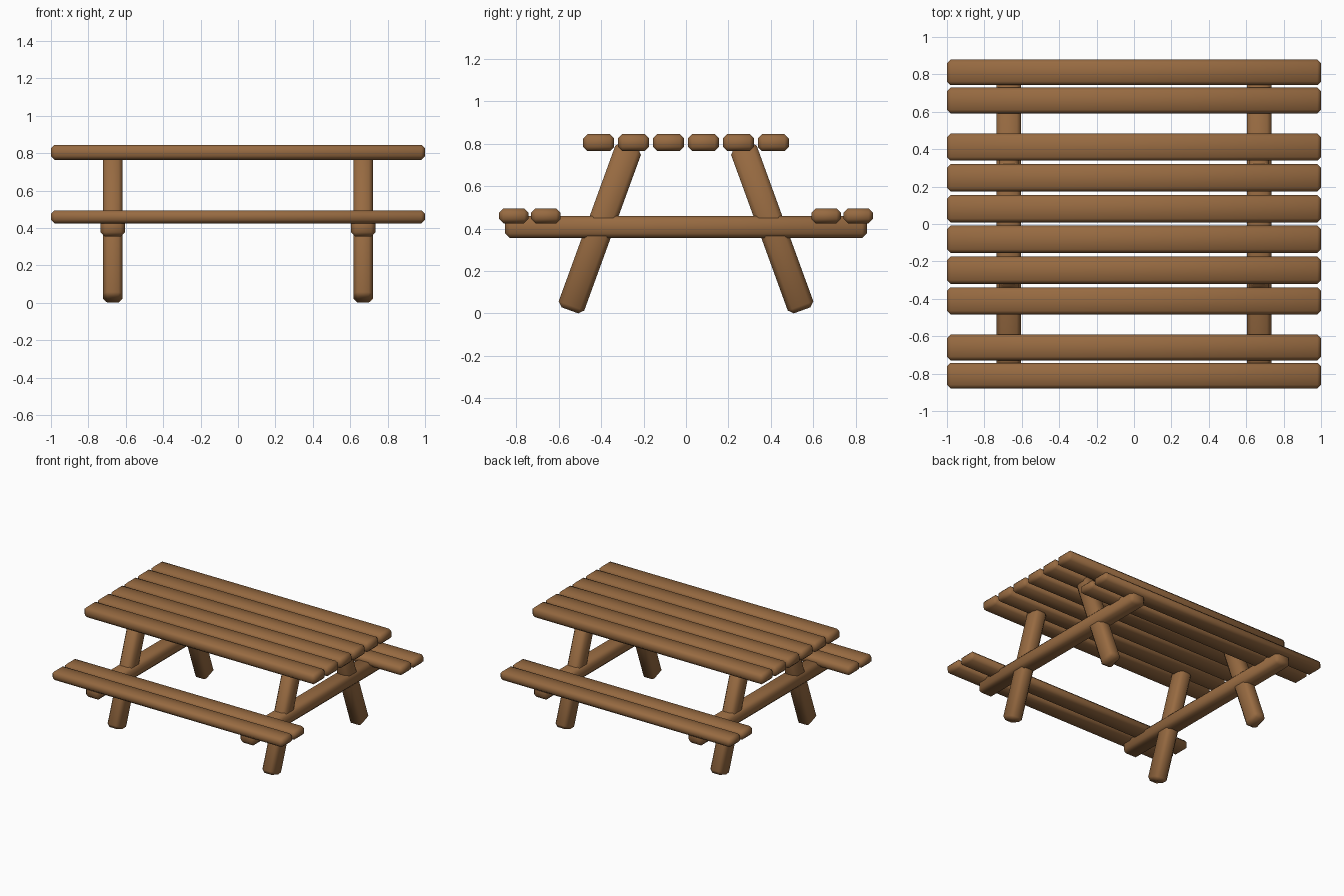
import bpy, bmesh, math
from mathutils import Matrix, Vector

if "Cube" in bpy.data.objects:
    bpy.data.objects.remove(bpy.data.objects["Cube"])

wood = bpy.data.materials.new("brown wood")
wood.diffuse_color = (0.31, 0.145, 0.053, 1)
wood.use_nodes = True
wood.node_tree.nodes["Principled BSDF"].inputs["Base Color"].default_value = wood.diffuse_color


def timber(name, size, loc, tilt=0.0, bevel=0.02):
    """Chamfered, softly shaded beam, tilted about the x axis."""
    bm = bmesh.new()
    bmesh.ops.create_cube(bm, size=1)
    bmesh.ops.scale(bm, vec=Vector(size), verts=bm.verts)
    bmesh.ops.bevel(bm, geom=bm.edges[:], offset=bevel, segments=1,
                    profile=0.5, affect='EDGES')
    bmesh.ops.recalc_face_normals(bm, faces=bm.faces)
    for f in bm.faces:
        f.smooth = True
    mesh = bpy.data.meshes.new(name)
    bm.to_mesh(mesh)
    bm.free()
    mesh.materials.append(wood)
    obj = bpy.data.objects.new(name, mesh)
    obj.matrix_world = Matrix.Translation(loc) @ Matrix.Rotation(tilt, 4, 'X')
    bpy.context.collection.objects.link(obj)
    return obj


# Table top: six planks
for i in range(6):
    timber("table_plank", (2, 0.146, 0.08), (0, (i - 2.5) * 0.1645, 0.805))

# Benches: two planks on each side
for side in (-1, 1):
    for y in (0.66, 0.811):
        timber("bench_plank", (2, 0.138, 0.07), (0, side * y, 0.46))

# Two end frames: cross beam and a pair of splayed legs
tilt = math.radians(20)
foot, top = Vector((0, 0.547, 0.015)), Vector((0, 0.265, 0.79))
for x in (-0.669, 0.669):
    timber("cross_beam", (0.13, 1.704, 0.105), (x, 0, 0.407), bevel=0.023)
    for side in (-1, 1):
        mid = (foot + top) / 2
        timber("leg", (0.104, 0.128, (top - foot).length),
               (x, side * mid.y, mid.z), side * tilt, 0.022)
